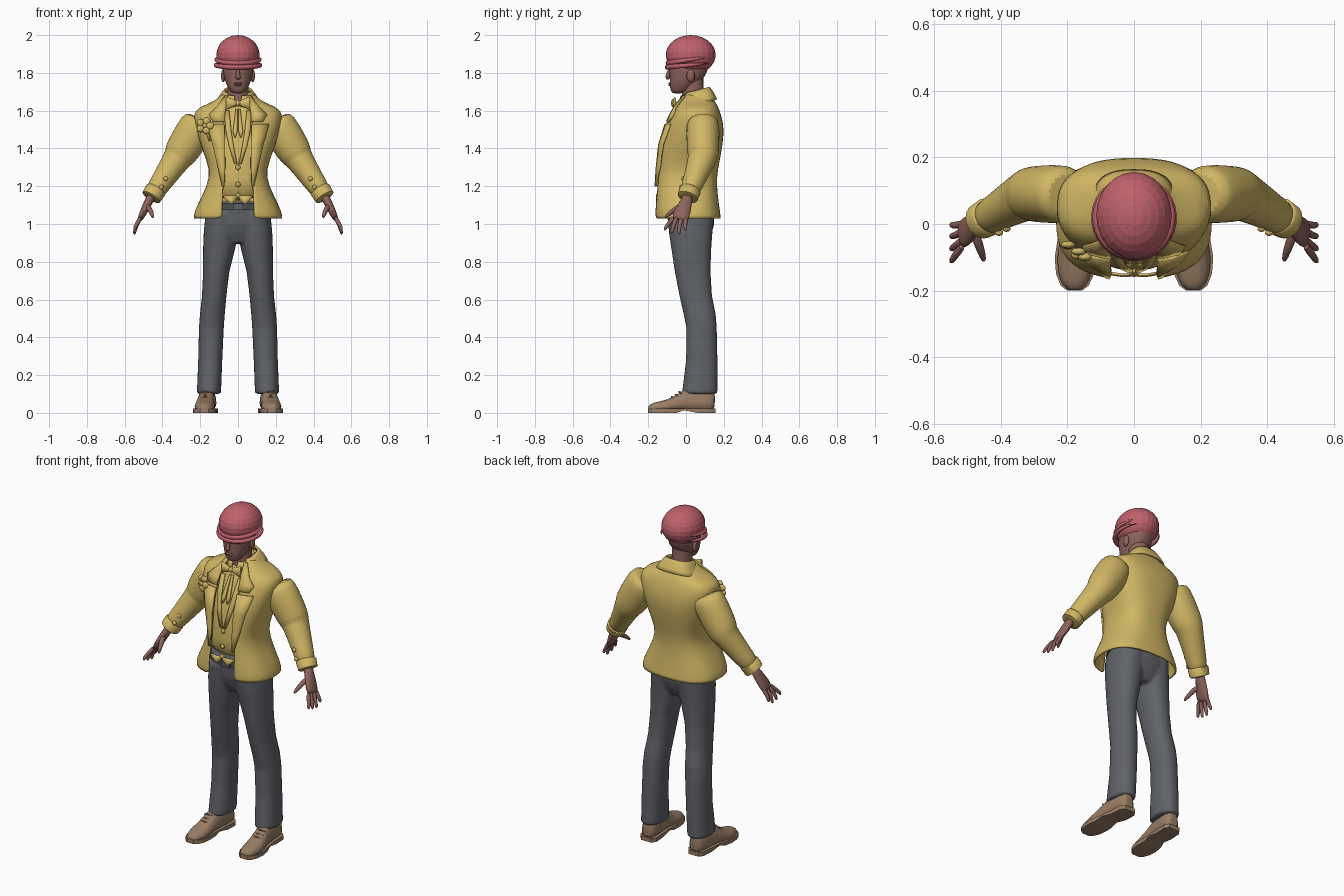
import bpy, bmesh, math
from mathutils import Vector

if "Cube" in bpy.data.objects:
    bpy.data.objects.remove(bpy.data.objects["Cube"])


def material(name, rgb):
    m = bpy.data.materials.new(name)
    m.use_nodes = True
    m.diffuse_color = (*rgb, 1)
    m.node_tree.nodes["Principled BSDF"].inputs["Base Color"].default_value = (*rgb, 1)
    return m


YELLOW = material("mustard cloth", (0.64, 0.47, 0.13))
GREY = material("grey cloth", (0.115, 0.122, 0.138))
RED = material("hat red", (0.52, 0.12, 0.145))
SKIN = material("skin", (0.27, 0.125, 0.105))
TAN = material("shoe leather", (0.32, 0.205, 0.13))
DARK = material("belt leather", (0.07, 0.075, 0.085))


def finish(name, bm, mat, subsurf=0, thick=0, mirror=False, angle=50):
    bmesh.ops.recalc_face_normals(bm, faces=bm.faces)
    me = bpy.data.meshes.new(name)
    bm.to_mesh(me)
    bm.free()
    me.materials.append(mat)
    ob = bpy.data.objects.new(name, me)
    bpy.context.collection.objects.link(ob)
    bpy.ops.object.select_all(action="DESELECT")
    ob.select_set(True)
    bpy.context.view_layer.objects.active = ob
    if angle:
        bpy.ops.object.shade_smooth_by_angle(angle=math.radians(angle))
    if mirror:
        ob.modifiers.new("mirror", "MIRROR").use_mirror_merge = False
    if subsurf:
        ob.modifiers.new("soft", "SUBSURF").levels = subsurf
        ob.modifiers["soft"].render_levels = subsurf
    if thick:
        ob.modifiers.new("thickness", "SOLIDIFY").thickness = thick
    return ob


def loft(bm, rings, closed=True, cap=True):
    rows = [[bm.verts.new(p) for p in r] for r in rings]
    n = len(rows[0])
    for a, b in zip(rows, rows[1:]):
        for i in range(n if closed else n - 1):
            j = (i + 1) % n
            bm.faces.new((a[i], a[j], b[j], b[i]))
    if closed and cap:
        bm.faces.new(rows[0])
        bm.faces.new(rows[-1])
    return bm


def spow(v, e):
    return math.copysign(abs(v) ** e, v)


def section(z, rx, yf, yb, gap=0, xc=0, p=2.6, n=28, tilt=0):
    """Horizontal rounded ring, optionally left open by gap at the front."""
    a0 = math.asin(min(1, gap / rx) ** (p / 2))
    pts = []
    for i in range(n):
        a = a0 + (2 * math.pi - 2 * a0) * i / (n - 1 if gap else n)
        y = (yf + yb) / 2 - (yb - yf) / 2 * spow(math.cos(a), 2 / p)
        pts.append((xc + rx * spow(math.sin(a), 2 / p), y, z + tilt * y))
    return pts


def tube(bm, path, n=12):
    """Ring loft along points (x, y, z, radius towards y, other radius)."""
    c = [Vector(q[:3]) for q in path]
    rings = []
    for i, q in enumerate(path):
        d = (c[min(i + 1, len(c) - 1)] - c[max(i - 1, 0)]).normalized()
        ref = Vector((0, 1, 0)) if abs(d.y) < 0.9 else Vector((0, 0, 1))
        u = (ref - ref.dot(d) * d).normalized()
        v = d.cross(u)
        angles = [2 * math.pi * k / n for k in range(n)]
        rings.append([c[i] + u * q[3] * math.cos(a) + v * q[-1] * math.sin(a) for a in angles])
    return loft(bm, rings)


def ball(name, mat, loc, scale, seg=16, mirror=False, angle=60):
    bm = bmesh.new()
    bmesh.ops.create_uvsphere(bm, u_segments=seg, v_segments=seg // 2 + 1, radius=1)
    for v in bm.verts:
        v.co = Vector(v.co[i] * scale[i] + loc[i] for i in range(3))
    return finish(name, bm, mat, mirror=mirror, angle=angle)


# Jacket body: height, half width, front, back, half opening
JACKET = [(1.03, .235, -.165, .185, .085), (1.06, .236, -.168, .182, .085), (1.15, .19, -.163, .168, .085),
          (1.25, .146, -.158, .162, .078), (1.33, .165, -.152, .178, .076), (1.42, .2, -.138, .195, .076),
          (1.5, .222, -.115, .202, .078), (1.56, .235, -.09, .192, .076), (1.6, .23, -.068, .178, .072),
          (1.625, .19, -.055, .168, .068), (1.65, .125, -.035, .152, .062), (1.69, .08, -.01, .132, .052)]
finish("jacket_body", loft(bmesh.new(), [section(*s) for s in JACKET], closed=False), YELLOW, 1, .01)


def front_y(x, z, p=2.6):
    for a, b in zip(JACKET, JACKET[1:]):
        if z <= b[0]:
            break
    t = (z - a[0]) / (b[0] - a[0])
    rx, yf, yb = (a[i] + (b[i] - a[i]) * t for i in (1, 2, 3))
    return (yf + yb) / 2 - (yb - yf) / 2 * max(0, 1 - abs(x / rx) ** p) ** (1 / p)


def plate(name, rows, offset, thick, mirror=True):
    """Strip lying on the chest; rows are height, inner x, outer x."""
    rings = [[(x, front_y(x, z) - offset, z) for x in (xi, (xi + xo) / 2, xo)] for z, xi, xo in rows]
    return finish(name, loft(bmesh.new(), rings, closed=False), YELLOW, 0, thick, mirror)


plate("lapels", [(1.2, .074, .085), (1.3, .07, .108), (1.42, .07, .135), (1.53, .072, .165)], .014, .009)
plate("upper_lapels", [(1.545, .07, .135), (1.58, .07, .155), (1.62, .064, .115), (1.68, .053, .07)], .012, .009)
plate("waistcoat_edges", [(1.32, .004, .02), (1.42, .024, .05), (1.5, .036, .066), (1.6, .046, .07)], -.006, .008)
plate("waistcoat_points", [(1.105, .034, .04), (1.125, .012, .062), (1.15, .002, .08)], -.006, .008)

# Waistcoat and shirt under the jacket
inner = [(z, rx - .022, yf + .018, yb - .025) for z, rx, yf, yb, g in JACKET[2:]]
inner[0] = (1.12,) + inner[0][1:]
finish("waistcoat", loft(bmesh.new(), [section(*s) for s in inner]), YELLOW, 1)
for z in (1.15, 1.21, 1.3):
    ball("waistcoat_button", YELLOW, (0, front_y(0, z) + .012, z), (.014, .008, .014), 10)

# Collars
rolled = [(1.62, .125, -.035, .165, .07), (1.66, .1, -.02, .148, .062), (1.695, .074, -.012, .126, .05)]
finish("jacket_collar", loft(bmesh.new(), [section(*s, tilt=.25) for s in rolled], closed=False), YELLOW, 1, .012)
inside = [(1.63, .07, -.045, .11, .012), (1.685, .064, -.03, .1, .02)]
finish("shirt_collar", loft(bmesh.new(), [section(*s, tilt=.2) for s in inside], closed=False), YELLOW, 0, .008)

# Bow tie with hanging ribbons
bm = tube(bmesh.new(), [(.006, -.062, 1.64, .01, .011), (.035, -.065, 1.64, .015, .024),
                        (.062, -.06, 1.64, .008, .034)], 8)
finish("bow_tie", bm, YELLOW, mirror=True)
ball("bow_knot", YELLOW, (0, -.066, 1.64), (.014, .014, .017), 12)
plate("tie_ribbons", [(1.46, .012, .018), (1.49, .004, .027), (1.61, .002, .012)], .0, .008)

# Sleeves: a full upper arm stepping into a slimmer forearm
bm = tube(bmesh.new(), [(.195, .088, 1.555, .075, .08), (.212, .09, 1.527, .09, .097), (.27, .09, 1.43, .088, .097),
                        (.31, .09, 1.365, .084, .089), (.318, .088, 1.352, .078, .076),
                        (.37, .06, 1.275, .066, .066), (.42, .03, 1.2, .056, .056), (.452, .012, 1.155, .05, .05)], 18)
finish("sleeves", bm, YELLOW, 1, mirror=True)
bm = tube(bmesh.new(), [(.434, .024, 1.183, .052, .052), (.437, .022, 1.178, .058, .057),
                        (.459, .009, 1.142, .055, .054), (.461, .008, 1.139, .046, .046)], 18)
finish("cuffs", bm, YELLOW, mirror=True)
for x, y, z in ((.383, -.014, 1.24), (.405, -.026, 1.195)):
    ball("sleeve_buttons", YELLOW, (x, y, z), (.013, .01, .013), 10, True)

# Flower on the chest
for k in range(5):
    a = 2 * math.pi * k / 5
    x, z = -.175 + .028 * math.cos(a), 1.52 + .026 * math.sin(a)
    ball("flower_petal", YELLOW, (x, front_y(x, z) - .014, z), (.022, .012, .02), 10)
ball("flower_centre", YELLOW, (-.175, front_y(-.175, 1.52) - .024, 1.52), (.013, .012, .013), 10)
plate("flower_stem", [(1.44, -.155, -.148), (1.5, -.175, -.16)], .008, .008, False)

# Hands: palm, fingers and thumb
bm = tube(bmesh.new(), [(.455, .012, 1.155, .03, .026), (.475, 0, 1.115, .032, .023), (.497, -.017, 1.07, .045, .021),
                        (.514, -.03, 1.035, .046, .017), (.52, -.035, 1.02, .036, .01)])
for base, tip, z in ((-.062, -.112, .965), (-.045, -.075, .95), (-.02, -.037, .944), (.003, -.002, .965)):
    mid = (base + tip) / 2 - .006
    tube(bm, [(.512, base, 1.04, .013, .013), (.536, mid, 1.0, .012, .012),
              (.548, tip, z + .012, .01, .01), (.549, tip, z, .005, .005)], 8)
tube(bm, [(.482, -.015, 1.1, .018, .018), (.465, -.065, 1.075, .015, .015),
          (.453, -.1, 1.045, .011, .011), (.45, -.112, 1.032, .005, .005)], 8)
finish("hands", bm, SKIN, 1, mirror=True)

# Trousers: hips and legs fused into one skin
bm = bmesh.new()
hips = [(.9, .07, -.055, .11), (.95, .14, -.08, .135), (1.0, .17, -.095, .15), (1.12, .166, -.105, .15)]
loft(bm, [section(*s, p=2.3) for s in hips])
legs = [(.1, .154, .064, -.022, .167), (.28, .147, .064, 0, .167), (.45, .141, .066, .002, .163),
        (.52, .136, .066, -.012, .158), (.62, .126, .065, -.035, .138), (.75, .115, .07, -.06, .13),
        (.87, .1, .085, -.078, .134), (.95, .092, .09, -.09, .14), (1.06, .086, .086, -.1, .15)]
for s in (-1, 1):
    loft(bm, [section(z, rx, yf, yb, xc=s * xc, p=2.2) for z, xc, rx, yf, yb in legs])
trousers = finish("trousers", bm, GREY)
fuse = trousers.modifiers.new("fuse", "REMESH")
fuse.mode, fuse.voxel_size, fuse.use_smooth_shade = "VOXEL", .009, True
trousers.modifiers.new("relax", "SMOOTH").iterations = 6

# Belt and buckle
belt = [(1.075, .172, -.112, .155), (1.11, .172, -.112, .155)]
finish("belt", loft(bmesh.new(), [section(*s, p=2.3) for s in belt]), DARK)
bm = bmesh.new()
bmesh.ops.create_cube(bm, size=1)
for v in bm.verts:
    v.co = Vector((v.co.x * .055, v.co.y * .014 - .115, v.co.z * .034 + 1.092))
finish("buckle", bm, GREY)

# Shoes: distance along the foot, centre, half width, height
FOOT = [(-.2, .178, .018, .036), (-.185, .178, .038, .05), (-.15, .177, .053, .06), (-.1, .176, .058, .07),
        (-.05, .173, .053, .095), (-.01, .168, .049, .128), (.06, .162, .048, .135), (.13, .158, .048, .13),
        (.155, .158, .03, .115)]
angles = [math.pi * k / 10 for k in range(11)]
rings = [[(xc + w * spow(math.cos(a), .75), y, .012 + (h - .012) * spow(math.sin(a), .75)) for a in angles]
         for y, xc, w, h in FOOT]
finish("shoes", loft(bmesh.new(), rings), TAN, 1, mirror=True)
rings = []
for y, xc, w, h in FOOT:
    low = .014 if -.04 < y < .03 else 0
    w += .004
    rings.append([(xc - w, y, low), (xc + w, y, low), (xc + w, y, .024), (xc - w, y, .024)])
finish("soles", loft(bmesh.new(), rings), TAN, mirror=True, angle=35)
bm = bmesh.new()
for y, z in ((-.075, .085), (-.055, .096), (-.035, .112)):
    tube(bm, [(.145, y + .01, z - .008, .004), (.174, y, z, .005), (.203, y + .01, z - .008, .004)], 6)
finish("laces", bm, TAN, mirror=True)

# Head, neck and face
head = [(1.69, .026, -.07, -.02), (1.705, .043, -.082, .02), (1.735, .06, -.087, .06), (1.765, .072, -.086, .09),
        (1.8, .08, -.088, .11), (1.84, .084, -.09, .125), (1.9, .07, -.07, .11)]
finish("head", loft(bmesh.new(), [section(*s, p=2.2) for s in head]), SKIN, 1)
bm = tube(bmesh.new(), [(0, .04, 1.6, .062), (0, .037, 1.67, .057), (0, .036, 1.78, .056)], 18)
finish("neck", bm, SKIN)
bm = tube(bmesh.new(), [(0, -.084, 1.83, .008, .009), (0, -.097, 1.79, .011, .011),
                        (0, -.1, 1.775, .013, .016), (0, -.09, 1.765, .008, .013)], 8)
finish("nose", bm, SKIN, 1)
for z, w in ((1.744, .025), (1.735, .021)):
    ball("lip", SKIN, (0, -.084, z), (w, .01, .006), 10)
ball("ears", SKIN, (.078, .025, 1.785), (.012, .022, .034), 12, True)

# Hat: faceted dome with two tapering brim rolls
ball("hat_dome", RED, (0, .025, 1.895), (.114, .132, .105), 24, angle=0)
for lift, grow, size in ((0, .002, .013), (.022, -.002, .013)):
    path = []
    for k in range(-12, 13):
        a = math.radians(k * 11.5)
        r = size * max(.05, 1 - abs(k / 12) ** 4)
        path.append(((.116 + grow) * math.sin(a), .025 - (.122 + grow) * math.cos(a),
                     1.83 + lift * (1 + .3 * (1 - math.cos(a))) + .012 * (1 - math.cos(a)), r))
    bm = bmesh.new()
    rings = []
    for x, y, z, r in path:
        out = Vector((x, y - .025, 0)).normalized()
        rings.append([Vector((x, y, z)) + out * r * math.cos(t) + Vector((0, 0, r * math.sin(t)))
                      for t in (math.pi * j / 5 for j in range(10))])
    finish("hat_brim", loft(bm, rings), RED)
